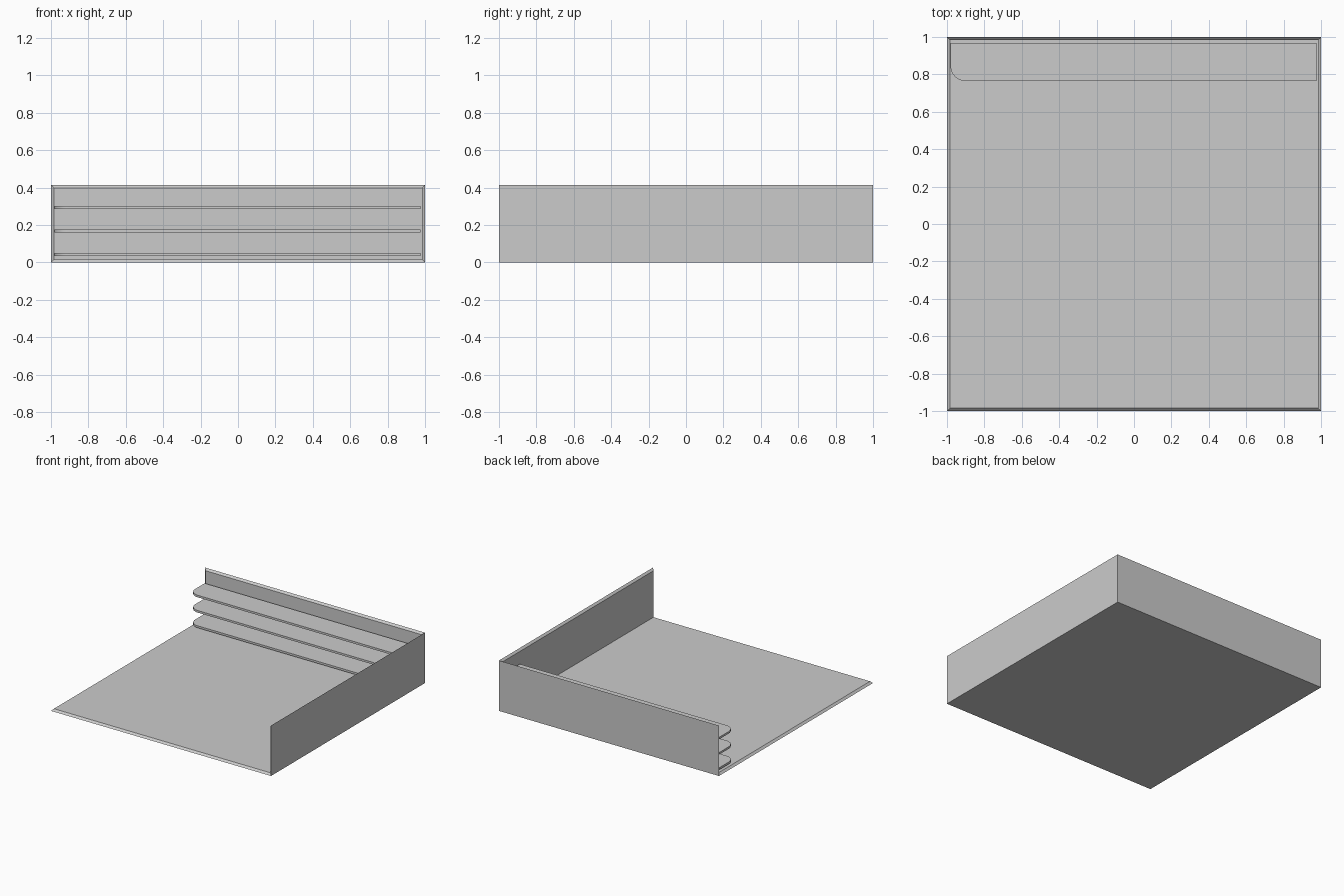
import bpy, bmesh, math

if "Cube" in bpy.data.objects:
    bpy.data.objects.remove(bpy.data.objects["Cube"])

grey = bpy.data.materials.new("light_grey")
grey.diffuse_color = (0.6, 0.6, 0.6, 1)
grey.use_nodes = True
grey.node_tree.nodes["Principled BSDF"].inputs["Base Color"].default_value = grey.diffuse_color

T = 0.016   # panel thickness
H = 0.414   # wall height


def add_object(name, bm):
    bmesh.ops.recalc_face_normals(bm, faces=bm.faces)
    mesh = bpy.data.meshes.new(name)
    bm.to_mesh(mesh)
    bm.free()
    mesh.materials.append(grey)
    obj = bpy.data.objects.new(name, mesh)
    bpy.context.collection.objects.link(obj)
    return obj


def mitred_panel(name, axis, side):
    """One side of a box shell: full outer face, inset inner face, 45 degree edges."""
    lo, hi = (-1, -1, 0), (1, 1, H)
    bm = bmesh.new()
    rings = []
    for inset in (0, T):
        a = [v + inset for v in lo]
        b = [v - inset for v in hi]
        u, w = [i for i in range(3) if i != axis]
        ring = []
        for cu, cw in ((a[u], a[w]), (b[u], a[w]), (b[u], b[w]), (a[u], b[w])):
            p = [0, 0, 0]
            p[axis], p[u], p[w] = (b if side > 0 else a)[axis], cu, cw
            ring.append(bm.verts.new(p))
        bm.faces.new(ring)
        rings.append(ring)
    for i in range(4):
        j = (i + 1) % 4
        bm.faces.new((rings[0][i], rings[0][j], rings[1][j], rings[1][i]))
    return add_object(name, bm)


def shelf(name, z, thickness=0.017):
    """Thin board with one rounded front left corner."""
    x0, x1, y0, y1, r, n = -0.981, 0.975, 0.765, 0.968, 0.08, 12
    outline = [(x1, y0), (x1, y1), (x0, y1)]
    for i in range(n + 1):
        a = math.pi + i / n * math.pi / 2
        outline.append((x0 + r + r * math.cos(a), y0 + r + r * math.sin(a)))
    bm = bmesh.new()
    face = bm.faces.new([bm.verts.new((x, y, z)) for x, y in outline])
    up = bmesh.ops.extrude_face_region(bm, geom=[face])["geom"]
    bmesh.ops.translate(bm, vec=(0, 0, thickness),
                        verts=[g for g in up if isinstance(g, bmesh.types.BMVert)])
    obj = add_object(name, bm)
    bpy.context.view_layer.objects.active = obj
    obj.select_set(True)
    bpy.ops.object.shade_smooth_by_angle(angle=math.radians(30))
    obj.select_set(False)


# Floor and two walls
mitred_panel("floor", 2, -1)
mitred_panel("back_wall", 1, 1)
mitred_panel("right_wall", 0, 1)

# Three wall shelves
for k, level in enumerate(("lower", "middle", "upper")):
    shelf(level + "_shelf", 0.034 + 0.1255 * k)
